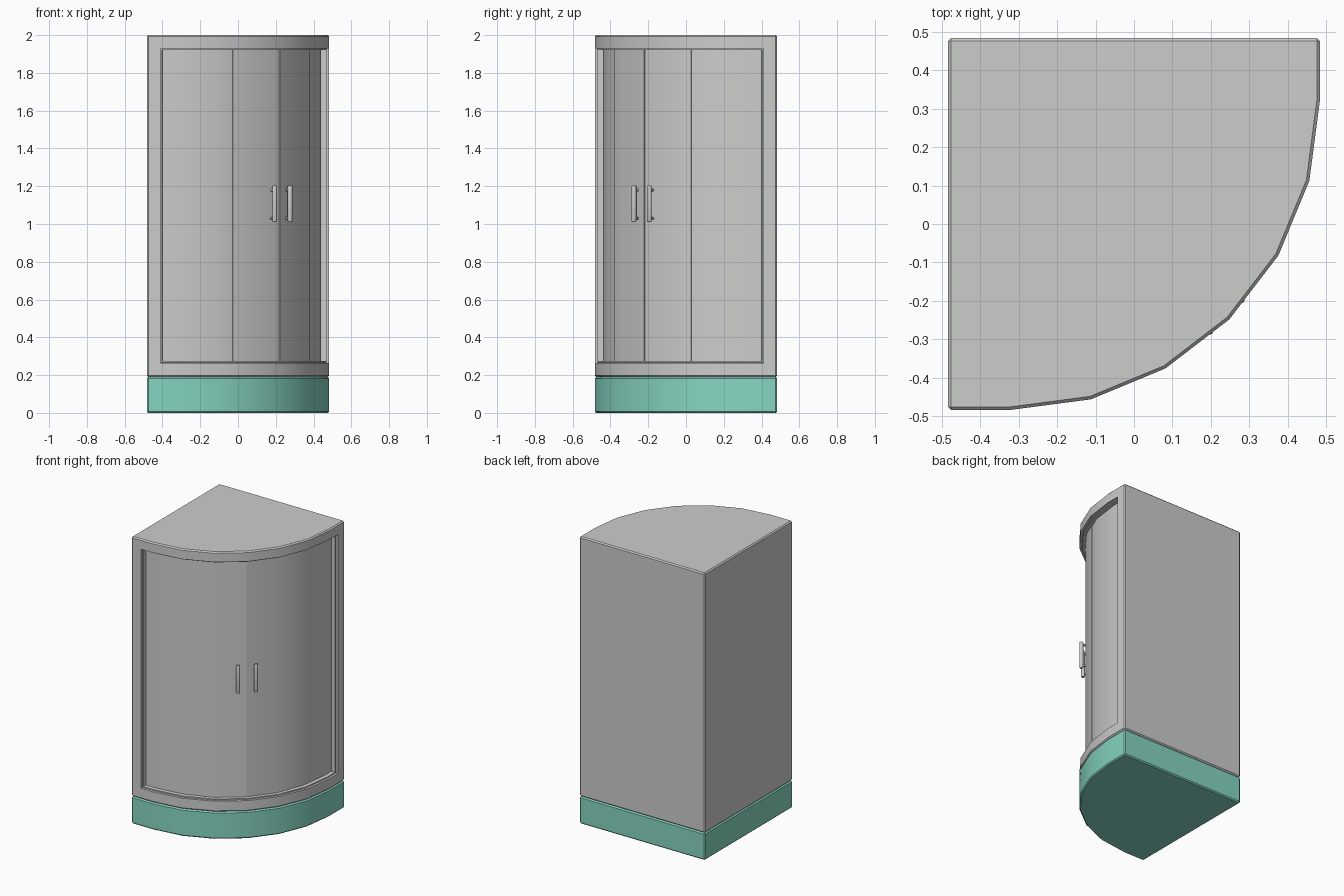
import bpy, bmesh, math
from mathutils import Vector, Matrix

if "Cube" in bpy.data.objects:
    bpy.data.objects.remove(bpy.data.objects["Cube"])

H, C, R = 0.483, 0.32, 0.803      # half size, arc centre offset, arc radius
END = 0.41                        # where the opening stops along the straight ends


def material(name, rgb):
    m = bpy.data.materials.new(name)
    m.diffuse_color = (*rgb, 1)
    m.use_nodes = True
    m.node_tree.nodes["Principled BSDF"].inputs["Base Color"].default_value = m.diffuse_color
    return m


GREY = material("light_grey", (0.60, 0.61, 0.60))
TEAL = material("teal", (0.24, 0.67, 0.54))


def arc_point(deg, depth=0.0):
    """Point on the 15-degree faceted arc, moved inward by depth."""
    a = math.radians(deg)
    k = math.radians(deg % 15 - 7.5)
    r = (R - depth) * math.cos(math.radians(7.5)) / math.cos(k)
    return (-C + r * math.cos(a), C + r * math.sin(a))


def prism(bm, pts, levels):
    rings = [[bm.verts.new((x, y, z)) for x, y in pts] for z in levels]
    n = len(pts)
    for lo, hi in zip(rings, rings[1:]):
        for i in range(n):
            j = (i + 1) % n
            bm.faces.new((lo[i], lo[j], hi[j], hi[i]))
    bm.faces.new(rings[0][::-1])
    bm.faces.new(rings[-1])
    bm.normal_update()


def bevel_sharp(bm, width):
    edges = [e for e in bm.edges if e.calc_face_angle(0) > 0.6]
    bmesh.ops.bevel(bm, geom=edges, offset=width, segments=1, profile=0.5,
                    affect='EDGES', clamp_overlap=True)
    bm.normal_update()


def finish(bm, name, mat):
    bmesh.ops.recalc_face_normals(bm, faces=bm.faces[:])
    me = bpy.data.meshes.new(name)
    bm.to_mesh(me)
    bm.free()
    ob = bpy.data.objects.new(name, me)
    bpy.context.collection.objects.link(ob)
    me.materials.append(mat)
    bpy.ops.object.select_all(action='DESELECT')
    ob.select_set(True)
    bpy.context.view_layer.objects.active = ob
    bpy.ops.object.shade_smooth_by_angle(angle=math.radians(30))
    return ob


arc = [arc_point(d) for d in range(-90, 1, 15)]
corners = [(-H, H), (-H, -H)]

# Shower tray
bm = bmesh.new()
prism(bm, corners + arc + [(H, H)], [0, 0.19])
bevel_sharp(bm, 0.008)
finish(bm, "shower_tray", TEAL)

# Cabin body with a stepped curved opening
bm = bmesh.new()
prism(bm, corners + [(-END, -H)] + arc + [(H, END), (H, H)], [0.19, 0.265, 1.93, 2.0])
bevel_sharp(bm, 0.008)
opening = []
for f in bm.faces:
    c = f.calc_center_median()
    if (f.normal.dot(Vector((1, -1, 0))) > 0.5 and c.x > -END and c.y < END
            and 0.3 < c.z < 1.9):
        opening.append(f)
for lip, depth in [(0.0005, 0.015), (0.008, 0), (0.0005, 0.03)]:
    bmesh.ops.inset_region(bm, faces=opening, thickness=lip, depth=0,
                           use_even_offset=True, use_boundary=True)
    for v in {v for f in opening for v in f.verts}:
        n = Vector((max(v.co.x + C, 0), min(v.co.y - C, 0), 0)).normalized()
        v.co -= n * depth
    bm.normal_update()
finish(bm, "cabin_body", GREY)


# Fixed side panels and sliding doors
def panel(name, a0, a1, depth):
    angles = [a0] + [d for d in range(-90, 1, 15) if a0 < d < a1] + [a1]
    front = [arc_point(a, depth) for a in angles]
    back = [arc_point(a, 0.052) for a in angles]
    e = END - 0.009
    if a0 == -90:
        front.insert(0, (-e, front[0][1]))
        back.insert(0, (-e, back[0][1]))
    if a1 == 0:
        front.append((front[-1][0], e))
        back.append((back[-1][0], e))
    b = bmesh.new()
    prism(b, front + back[::-1], [0.274, 1.921])
    finish(b, name, GREY)


g = 0.2
panel("left_fixed_panel", -90, -67.5 - g, 0.043)
panel("left_door", -67.5 + g, -45 - g, 0.039)
panel("right_door", -45 + g, -22.5 - g, 0.039)
panel("right_fixed_panel", -22.5 + g, 0, 0.043)

# Door handles: rounded bar on two stand-offs
for name, deg in (("left_handle", -49.2), ("right_handle", -40.8)):
    a = math.radians(deg)
    d = Vector((math.cos(a), math.sin(a), 0))
    o = Vector((-C, C, 0))
    bm = bmesh.new()
    bar = o + d * 0.787 + Vector((0, 0, 1.1075))
    bmesh.ops.create_cone(bm, cap_ends=True, segments=16, radius1=0.0125,
                          radius2=0.0125, depth=0.195,
                          matrix=Matrix.Translation(bar))
    rims = [e for e in bm.edges if e.calc_face_angle(0) > 1]
    bmesh.ops.bevel(bm, geom=rims, offset=0.008, segments=3, profile=0.5, affect='EDGES')
    turn = d.to_track_quat('Z', 'Y').to_matrix().to_4x4()
    for z in (1.03, 1.18):
        pos = o + d * 0.77 + Vector((0, 0, z))
        bmesh.ops.create_cone(bm, cap_ends=True, segments=12, radius1=0.007,
                              radius2=0.007, depth=0.034,
                              matrix=Matrix.Translation(pos) @ turn)
    finish(bm, name, GREY)
